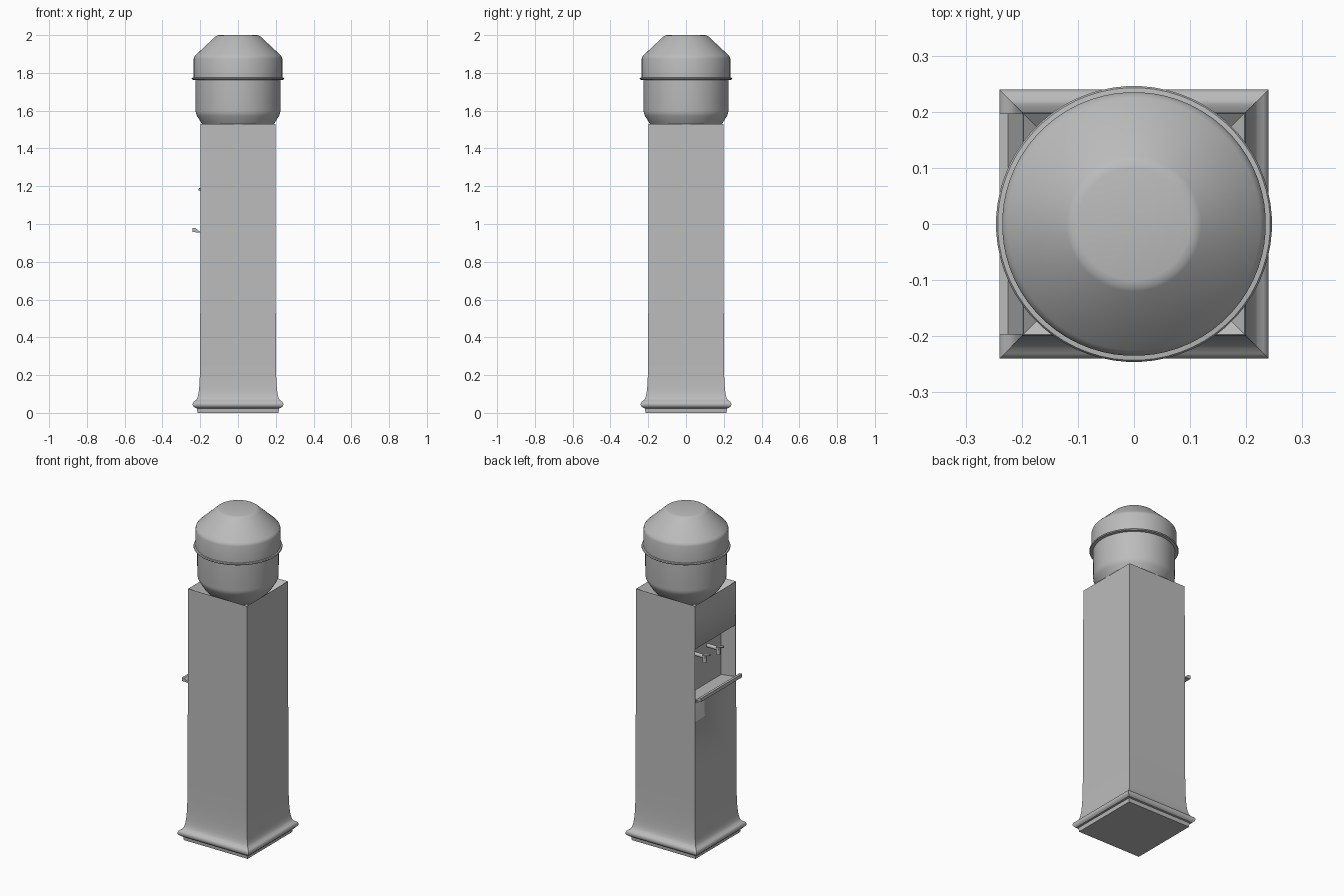
import bpy, bmesh, math

cube = bpy.data.objects.get("Cube")
if cube:
    bpy.data.objects.remove(cube, do_unlink=True)

grey = bpy.data.materials.new("plain grey")
grey.use_nodes = True
grey.diffuse_color = (0.5, 0.5, 0.5, 1)
grey.node_tree.nodes["Principled BSDF"].inputs["Base Color"].default_value = (0.5, 0.5, 0.5, 1)


def finish(name, bm, angle=30):
    bmesh.ops.recalc_face_normals(bm, faces=bm.faces)
    mesh = bpy.data.meshes.new(name)
    bm.to_mesh(mesh)
    bm.free()
    mesh.materials.append(grey)
    obj = bpy.data.objects.new(name, mesh)
    bpy.context.collection.objects.link(obj)
    smooth(obj, angle)
    return obj


def smooth(obj, angle=30):
    bpy.ops.object.select_all(action='DESELECT')
    obj.select_set(True)
    bpy.context.view_layer.objects.active = obj
    bpy.ops.object.shade_smooth_by_angle(angle=math.radians(angle))


def loft(name, profile, sides, angle=30):
    """Stack regular rings of (half width, height) and cap both ends."""
    bm = bmesh.new()
    turn = math.pi / sides
    rings = []
    for r, z in profile:
        r = r / math.cos(turn) if sides == 4 else r
        rings.append([bm.verts.new((r * math.cos(turn + 2 * turn * i),
                                    r * math.sin(turn + 2 * turn * i), z))
                      for i in range(sides)])
    for a, b in zip(rings, rings[1:]):
        for i in range(sides):
            j = (i + 1) % sides
            bm.faces.new((a[i], a[j], b[j], b[i]))
    bm.faces.new(rings[0])
    bm.faces.new(rings[-1])
    return finish(name, bm, angle)


def extrude_y(name, outline, half):
    """Extrude an (x, z) outline along y."""
    bm = bmesh.new()
    face = bm.faces.new([bm.verts.new((x, -half, z)) for x, z in outline])
    moved = bmesh.ops.extrude_face_region(bm, geom=[face])["geom"]
    bmesh.ops.translate(bm, vec=(0, 2 * half, 0),
                        verts=[v for v in moved if isinstance(v, bmesh.types.BMVert)])
    return finish(name, bm)


def rod(name, start, end, radius):
    """Round rod between two points in a plane of constant y."""
    dx, dz = end[0] - start[0], end[2] - start[2]
    bpy.ops.mesh.primitive_cylinder_add(
        vertices=16, radius=radius, depth=math.hypot(dx, dz),
        location=[(a + b) / 2 for a, b in zip(start, end)],
        rotation=(0, math.atan2(dx, dz), 0))
    obj = bpy.context.object
    obj.name = name
    obj.data.materials.append(grey)
    smooth(obj)


# Square cabinet with a rounded foot, flared skirt and funnel-shaped top
foot = [(0.215, 0), (0.217, 0.024), (0.228, 0.026)]
bead = [(0.226 + 0.014 * math.cos(a), 0.046 + 0.017 * math.sin(a))
        for a in (math.radians(d) for d in range(-70, 71, 20))]
skirt = [(0.2 + 0.028 * (1 - t) ** 3, 0.066 + 0.384 * t * t)
         for t in (i / 10 for i in range(1, 11))]
cabinet = loft("cabinet", foot + bead + skirt
               + [(0.198, 1.53), (0.197, 1.53), (0.11, 1.46)], 4)

# Dispensing niche cut into the right side
cutter = extrude_y("niche_cutter", [(-0.1, 0.935), (-0.1, 1.266),
                                    (-0.3, 1.266), (-0.3, 0.935)], 0.195)
cutter.hide_render = True
cutter.hide_viewport = True
cut = cabinet.modifiers.new("niche", 'BOOLEAN')
cut.object = cutter
cut.operation = 'DIFFERENCE'
cut.solver = 'EXACT'
bpy.context.view_layer.objects.active = cabinet
bpy.ops.object.modifier_apply(modifier=cut.name)
bpy.data.objects.remove(cutter, do_unlink=True)

# Drip tray with a raised front lip
extrude_y("drip_tray", [(-0.1, 0.93), (-0.1, 0.937), (-0.19, 0.95), (-0.225, 0.978),
                        (-0.24, 0.978), (-0.24, 0.957), (-0.199, 0.955),
                        (-0.19, 0.93)], 0.197)

# Pair of taps: stem, spout and lever
for side, y in (("left", -0.065), ("right", 0.065)):
    rod(f"tap_stem_{side}", (-0.095, y, 1.165), (-0.18, y, 1.165), 0.011)
    rod(f"tap_spout_{side}", (-0.172, y, 1.175), (-0.172, y, 1.13), 0.012)
    rod(f"tap_lever_{side}", (-0.165, y, 1.172), (-0.208, y, 1.185), 0.006)

# Water bottle standing upside down in the funnel
loft("water_bottle", [(0.1, 1.455), (0.145, 1.475), (0.19, 1.528), (0.217, 1.572),
                      (0.223, 1.585), (0.225, 1.6), (0.226, 1.763), (0.243, 1.764),
                      (0.246, 1.769), (0.243, 1.774), (0.235, 1.775), (0.235, 1.875),
                      (0.232, 1.885), (0.225, 1.894), (0.12, 1.992), (0.112, 1.997),
                      (0.1, 2.0)], 64, 40)
